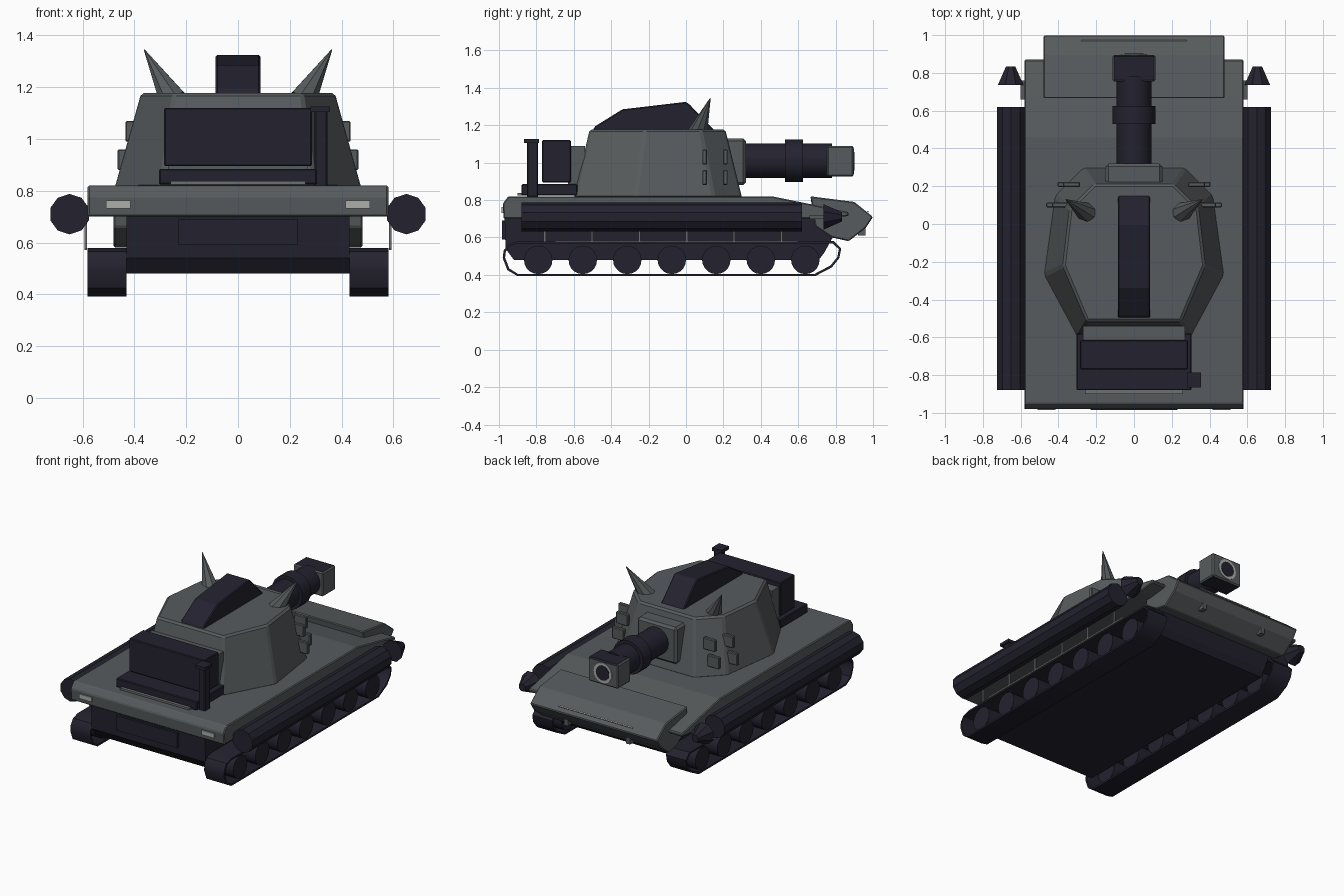
import bpy, bmesh, math
from mathutils import Vector

if "Cube" in bpy.data.objects:
    bpy.data.objects.remove(bpy.data.objects["Cube"])


def material(name, rgb):
    m = bpy.data.materials.new(name)
    m.diffuse_color = (*rgb, 1)
    m.use_nodes = True
    m.node_tree.nodes["Principled BSDF"].inputs["Base Color"].default_value = m.diffuse_color
    return m


GREY = material("armour grey", (0.095, 0.105, 0.11))
DARK = material("dark navy", (0.017, 0.016, 0.028))
STEEL = material("mid steel", (0.16, 0.16, 0.165))
LIGHT = material("pale lamp", (0.42, 0.42, 0.40))


def mesh(name, verts, faces, mat, bevel=0):
    bm = bmesh.new()
    vs = [bm.verts.new(v) for v in verts]
    for f in faces:
        bm.faces.new([vs[i] for i in f])
    bmesh.ops.recalc_face_normals(bm, faces=bm.faces)
    me = bpy.data.meshes.new(name)
    bm.to_mesh(me)
    bm.free()
    me.materials.append(mat)
    ob = bpy.data.objects.new(name, me)
    bpy.context.collection.objects.link(ob)
    if bevel:
        b = ob.modifiers.new("edge bevel", 'BEVEL')
        b.width = bevel
        b.segments = 1
    return ob


def loft(name, a, b, mat, bevel=0):
    # solid between two matching rings
    n = len(a)
    faces = [(i, (i + 1) % n, n + (i + 1) % n, n + i) for i in range(n)]
    faces += [tuple(range(n)), tuple(range(n, 2 * n))]
    return mesh(name, list(a) + list(b), faces, mat, bevel)


def prism(name, profile, x0, x1, mat, bevel=0):
    # side profile (y, z) extruded across x
    return loft(name, [(x0, y, z) for y, z in profile],
                [(x1, y, z) for y, z in profile], mat, bevel)


def box(name, x, y, z, mat, bevel=0):
    return prism(name, [(y[0], z[0]), (y[1], z[0]), (y[1], z[1]), (y[0], z[1])],
                 x[0], x[1], mat, bevel)


def rod(name, p, q, r0, r1, mat, n=16, turn=0.0):
    p, q = Vector(p), Vector(q)
    rot = (q - p).to_track_quat('Z', 'Y')
    ring = lambda c, r: [c + rot @ Vector((r * math.cos(t), r * math.sin(t), 0))
                         for t in (2 * math.pi * (i + turn) / n for i in range(n))]
    return loft(name, ring(p, r0), ring(q, r1), mat)


def smooth(ob):
    bpy.ops.object.select_all(action='DESELECT')
    ob.select_set(True)
    bpy.context.view_layer.objects.active = ob
    bpy.ops.object.shade_smooth_by_angle(angle=math.radians(35))


def band(name, outer, inner, x0, x1, mat):
    # closed hollow strip from two side profiles
    n = len(outer)
    verts = [(x, y, z) for x in (x0, x1) for pr in (outer, inner) for y, z in pr]
    faces = []
    for i in range(n):
        j = (i + 1) % n
        faces += [(i, j, 2 * n + j, 2 * n + i), (n + i, n + j, 3 * n + j, 3 * n + i),
                  (i, j, n + j, n + i), (2 * n + i, 2 * n + j, 3 * n + j, 3 * n + i)]
    return mesh(name, verts, faces, mat)


# Hull
prism("upper_hull", [(-.975, .70), (-.98, .78), (-.95, .82), (.46, .82), (.68, .775),
                     (.87, .735), (.87, .715), (.74, .70)], -.58, .58, GREY, .006)
prism("lower_hull", [(-.97, .705), (-.965, .54), (-.92, .48), (.71, .48), (.74, .52),
                     (.79, .61), (.79, .705)], -.43, .43, DARK)
prism("front_plate", [(.665, .82), (.90, .79), (1.0, .71), (.96, .65), (.87, .58),
                      (.78, .60), (.69, .66)], -.48, .48, GREY, .006)
box("rear_panel", (-.23, .23), (-.985, -.965), (.59, .69), DARK)
prism("front_plate_strip", [(.968, .738), (.974, .733), (.978, .738), (.972, .743)],
      -.28, .28, LIGHT)

# Tracks and running gear
outer = [(-.90, .393), (.69, .393), (.78, .44), (.82, .49), (.83, .54), (.79, .58),
         (-.90, .58), (-.95, .565), (-.975, .53), (-.98, .49), (-.955, .425)]
inner = [(-.898, .405), (.687, .405), (.772, .45), (.809, .495), (.817, .537), (.785, .568),
         (-.90, .568), (-.942, .555), (-.963, .525), (-.967, .492), (-.945, .434)]
for s, side in ((1, "right"), (-1, "left")):
    smooth(band("track_" + side, outer, inner, s * .43, s * .58, DARK))
    for i in range(7):
        y = -.79 + i * .238
        smooth(rod("wheel_" + side, (s * .44, y, .48), (s * .57, y, .48), .076, .076, DARK, 20))
    box("skirt_rail_" + side, (s * .583, s * .593), (-.70, .60), (.572, .582), STEEL)
    for i in range(6):
        y = -.755 + i * .253
        box("skirt_post_" + side, (s * .583, s * .593), (y - .006, y + .006), (.575, .71), STEEL)

    # Side tubes with pointed caps
    rod("side_tube_" + side, (s * .65, -.88, .71), (s * .65, .62, .71), .078, .078, DARK, 10, .5)
    rod("tube_tip_" + side, (s * .653, .735, .71), (s * .653, .835, .71), .074, .026, DARK, 8, .5)
    box("tip_bracket_" + side, (s * .575, s * .60), (.66, .76), (.70, .72), GREY)

    # Rear lamps and front hooks
    box("rear_lamp_" + side, (s * .415, s * .51), (-.986, -.97), (.732, .762), LIGHT)
    box("tow_hook_" + side, (s * .22, s * .25), (.92, .96), (.61, .67), GREY)

    # Horns
    rod("horn_" + side, (s * .25, .06, 1.15), (s * .362, .13, 1.345), .056, .002, GREY, 8)

    # Turret launcher blocks
    for x, y in ((.395, .10), (.335, .21)):
        for z in (.92, 1.03):
            dx = .03 if z < 1 else 0
            box("launcher_" + side, (s * (x - .05 + dx), s * (x + .04 + dx)),
                (y - .013, y + .013), (z - .04, z + .04), GREY, .005)


# Turret
def octagon(pts, z):
    return [(x, y, z) for x, y in pts] + [(-x, y, z) for x, y in reversed(pts)]


loft("turret", octagon([(.30, -.60), (.478, -.27), (.42, .15), (.27, .30)], .81),
     octagon([(.25, -.515), (.375, -.22), (.34, .08), (.21, .21)], 1.178), GREY, .012)
prism("roof_fin", [(-.50, 1.17), (-.485, 1.195), (-.34, 1.285), (0, 1.325), (.02, 1.31),
                   (.155, 1.17)], -.086, .086, DARK, .006)

# Gun
box("mantlet", (-.15, .15), (.18, .32), (.88, 1.13), GREY, .015)
smooth(rod("barrel", (0, .30, 1.01), (0, .78, 1.01), .092, .092, DARK, 20))
smooth(rod("barrel_collar", (0, .53, 1.01), (0, .625, 1.01), .114, .114, DARK, 20))
muzzle = box("muzzle_block", (-.113, .113), (.755, .895), (.925, 1.09), GREY, .008)
muzzle.data.materials.append(DARK)
for f in muzzle.data.polygons:
    f.material_index = 1 if abs(f.normal.z) > .7 else 0
smooth(rod("muzzle_ring", (0, .89, 1.008), (0, .899, 1.008), .068, .068, LIGHT, 20))
smooth(rod("muzzle_bore", (0, .89, 1.008), (0, .902, 1.008), .05, .05, DARK, 20))

# Rear storage and exhaust
box("rear_bin", (-.285, .285), (-.77, -.615), (.895, 1.12), DARK, .005)
box("bin_bracket", (-.27, .27), (-.63, -.54), (.87, 1.09), GREY)
box("rear_shelf", (-.305, .305), (-.88, -.58), (.825, .885), DARK, .005)
box("shelf_trim", (-.26, .26), (-.90, -.875), (.825, .838), STEEL)
box("exhaust_pipe", (.295, .345), (-.85, -.79), (.815, 1.11), DARK, .006)
box("exhaust_cap", (.28, .355), (-.865, -.785), (1.105, 1.126), DARK)
